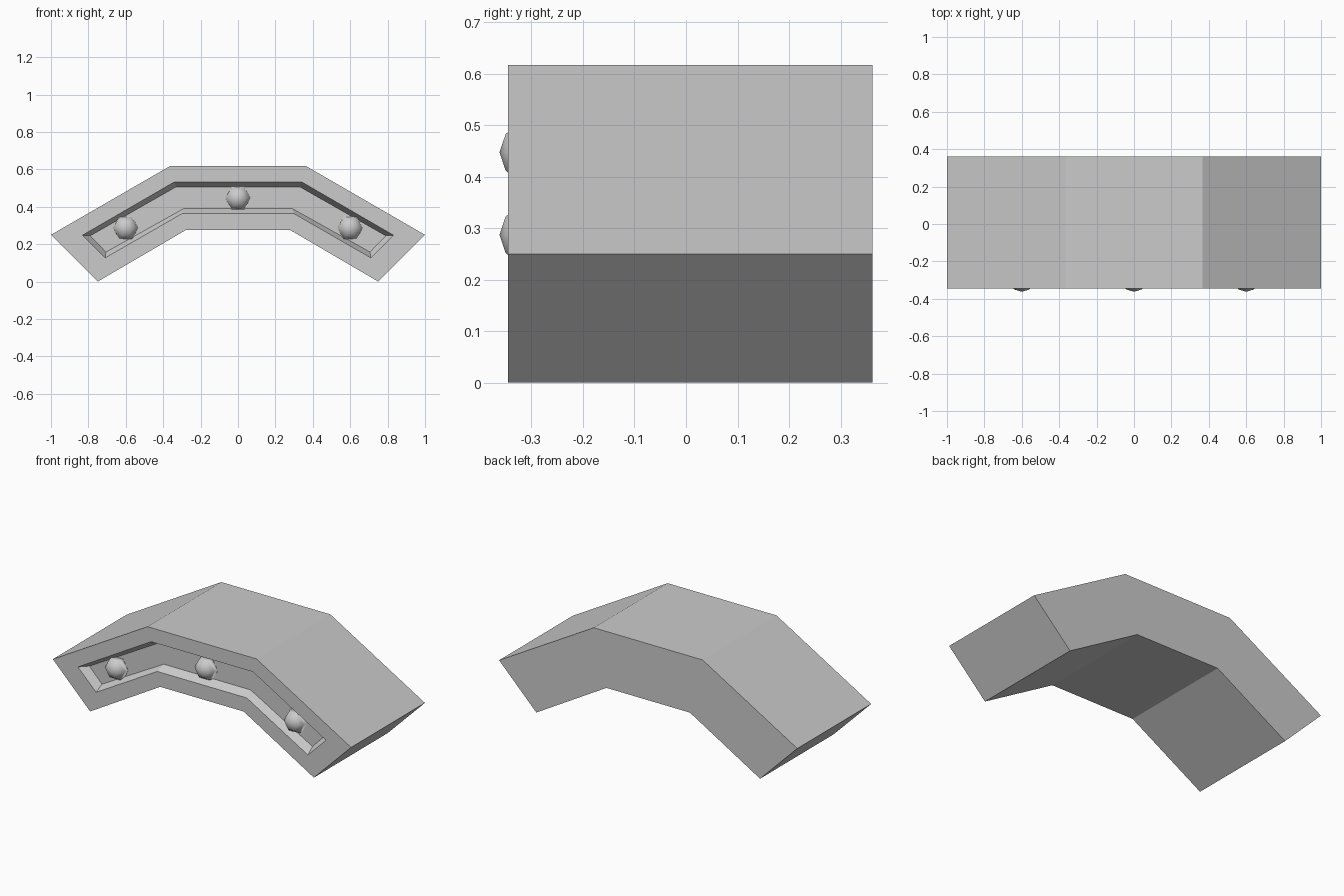
import bpy, bmesh, math

if "Cube" in bpy.data.objects:
    bpy.data.objects.remove(bpy.data.objects["Cube"])


def make_object(name, bm, smooth=False):
    bmesh.ops.recalc_face_normals(bm, faces=bm.faces)
    for f in bm.faces:
        f.smooth = smooth
    mesh = bpy.data.meshes.new(name)
    bm.to_mesh(mesh)
    bm.free()
    ob = bpy.data.objects.new(name, mesh)
    bpy.context.collection.objects.link(ob)
    return ob


def arch_loop(half):
    """Mirror a half profile (top centre to bottom centre, x > 0) into a loop."""
    left = [(-x, z) for x, z in reversed(half)]
    return half + left


def bridge(bm, a, b):
    n = len(a)
    for i in range(n):
        bm.faces.new((a[i], a[(i + 1) % n], b[(i + 1) % n], b[i]))


def cap(bm, ring):
    # three quads: right leg, middle, left leg
    for ids in ((0, 1, 2, 3), (0, 3, 4, 7), (4, 5, 6, 7)):
        bm.faces.new([ring[i] for i in ids])


FRONT, BACK, FLOOR = -0.345, 0.362, -0.295
outer = arch_loop([(0.365, 0.617), (1.0, 0.25), (0.75, 0.0), (0.28, 0.275)])
rim = arch_loop([(0.342, 0.532), (0.832, 0.248), (0.71, 0.127), (0.30, 0.363)])
floor = arch_loop([(0.33, 0.507), (0.79, 0.245), (0.706, 0.158), (0.291, 0.39)])

# Arched body with a bevelled channel sunk into the front
bm = bmesh.new()
rings = [[bm.verts.new((x, y, z)) for x, z in loop]
         for loop, y in ((outer, BACK), (outer, FRONT), (rim, FRONT), (floor, FLOOR))]
for a, b in zip(rings, rings[1:]):
    bridge(bm, a, b)
cap(bm, rings[0])
cap(bm, rings[-1])
make_object("arched_body", bm)


# Six-sided domed studs seated in the channel
def stud(name, cx, cz):
    bm = bmesh.new()
    loops = []
    for r, y in ((0.072, -0.29), (0.065, -0.323), (0.041, -0.35)):
        loops.append([bm.verts.new((cx + r * math.cos(k * math.pi / 3), y,
                                    cz + r * math.sin(k * math.pi / 3))) for k in range(6)])
    loops.insert(0, [bm.verts.new((v.co.x, FLOOR, v.co.z)) for v in loops[0]])
    for a, b in zip(loops, loops[1:]):
        bridge(bm, a, b)
    tip = bm.verts.new((cx, -0.362, cz))
    for k in range(6):
        bm.faces.new((loops[-1][k], loops[-1][(k + 1) % 6], tip))
    bm.faces.new(loops[0])
    make_object(name, bm, smooth=True)


for name, x, z in (("left_stud", -0.6, 0.287), ("middle_stud", 0, 0.447), ("right_stud", 0.6, 0.287)):
    stud(name, x, z)
